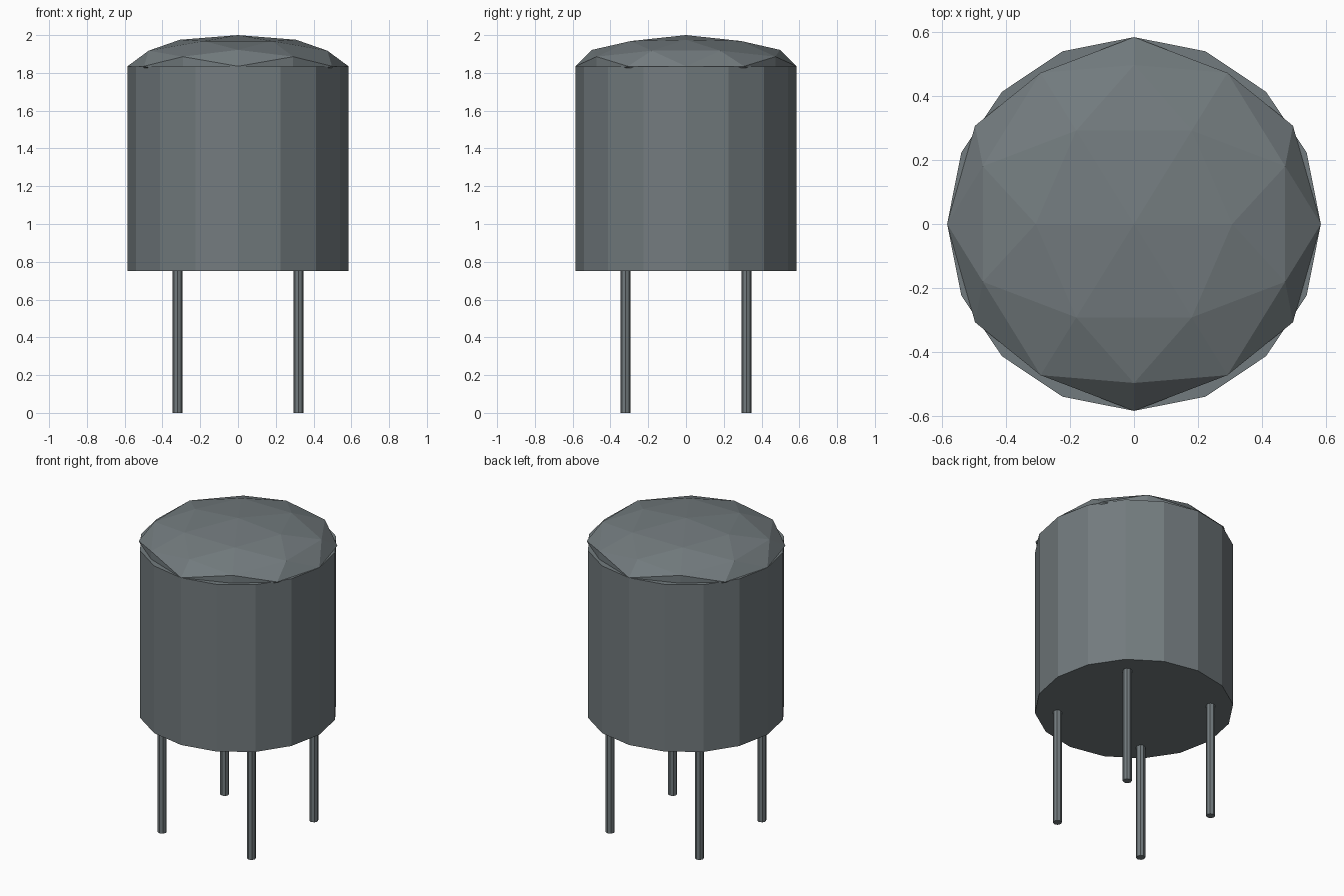
import bpy, bmesh
from itertools import product
from mathutils import Vector

if "Cube" in bpy.data.objects:
    bpy.data.objects.remove(bpy.data.objects["Cube"])

RADIUS, BASE, RIM, TOP = 0.585, 0.75, 1.835, 2.0
LEG_OFFSET, LEG_RADIUS = 0.32, 0.027

metal = bpy.data.materials.new("weathered grey metal")
metal.use_nodes = True
colour = (0.17, 0.198, 0.209, 1)
metal.diffuse_color = colour
metal.node_tree.nodes["Principled BSDF"].inputs["Base Color"].default_value = colour


def add_cylinder(name, sides, radius, x, y, low, high):
    bpy.ops.mesh.primitive_cylinder_add(vertices=sides, radius=radius, depth=high - low,
                                        location=(x, y, (low + high) / 2))
    part = bpy.context.object
    part.name = name
    part.data.materials.append(metal)


# Tank drum
add_cylinder("tank", 16, RADIUS, 0, 0, BASE, RIM)

# Four thin legs
for side, sx in (("right", -1), ("left", 1)):
    for end, sy in (("front", -1), ("back", 1)):
        add_cylinder(f"{end}_{side}_leg", 8, LEG_RADIUS, sx * LEG_OFFSET, sy * LEG_OFFSET, 0, BASE)

# Faceted roof: a flattened geodesic ball resting on an edge axis
phi = (1 + 5 ** 0.5) / 2
seeds = [(phi, 1, 0), (1, 0, 0), (phi, 1 / phi, 1)]
points = set()
for seed in seeds:
    for turn in range(3):
        for signs in product((1, -1), repeat=3):
            p = Vector(seed[turn:] + seed[:turn]).normalized()
            points.add(tuple(round(c * s, 6) + 0.0 for c, s in zip(p, signs)))

bm = bmesh.new()
for p in sorted(points):
    bm.verts.new(p)
bmesh.ops.convex_hull(bm, input=bm.verts[:])
bmesh.ops.scale(bm, vec=(RADIUS, RADIUS, TOP - RIM), verts=bm.verts[:])
bmesh.ops.recalc_face_normals(bm, faces=bm.faces[:])
mesh = bpy.data.meshes.new("roof")
bm.to_mesh(mesh)
bm.free()
mesh.materials.append(metal)
roof = bpy.data.objects.new("roof", mesh)
roof.location.z = RIM
bpy.context.collection.objects.link(roof)
